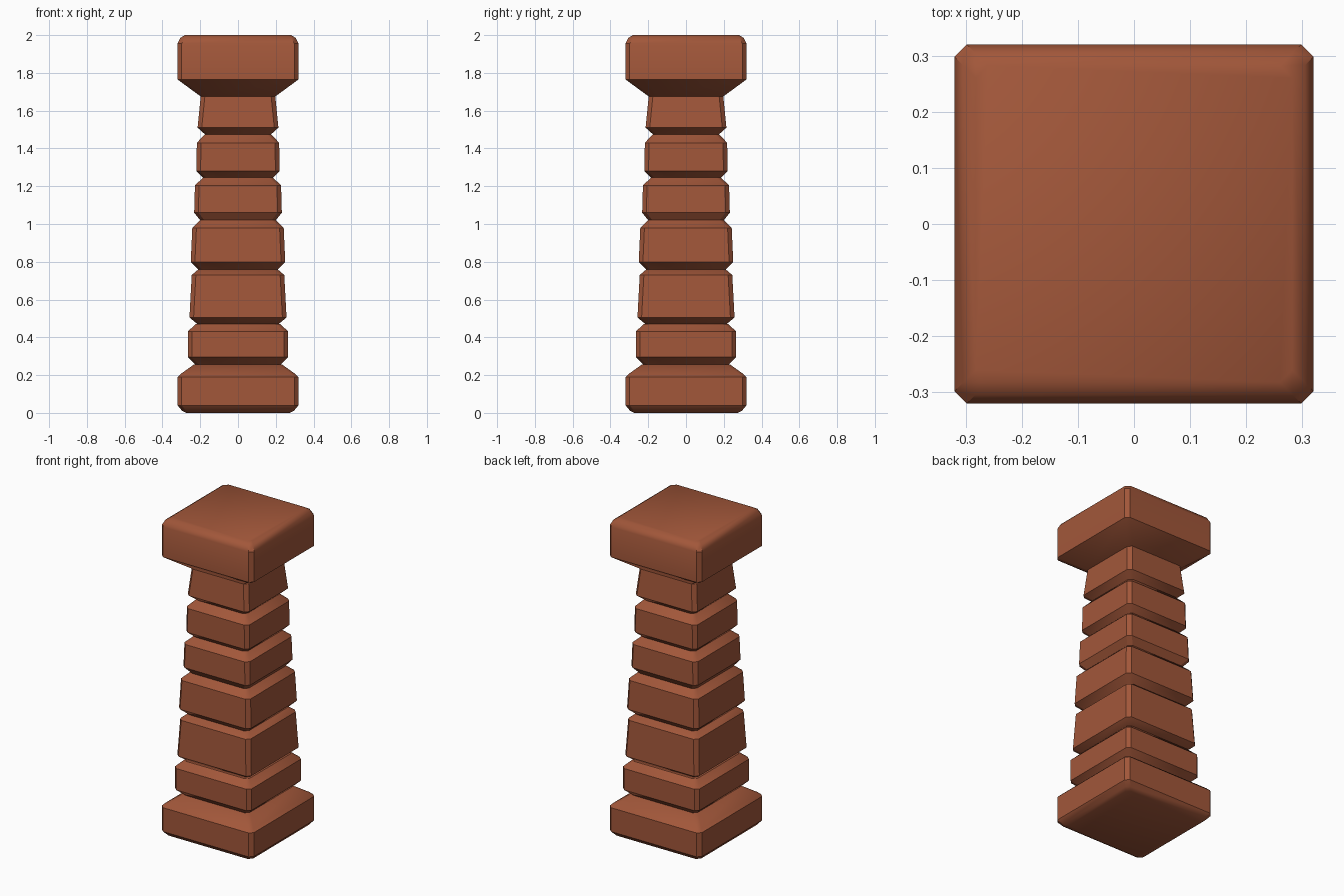
import bpy
import bmesh
import math

if "Cube" in bpy.data.objects:
    bpy.data.objects.remove(bpy.data.objects["Cube"])

clay = bpy.data.materials.new("reddish brown stone")
clay.diffuse_color = (0.36, 0.095, 0.042, 1)
clay.use_nodes = True
clay.node_tree.nodes["Principled BSDF"].inputs["Base Color"].default_value = clay.diffuse_color


def block(name, rings, chamfer=0.022):
    """Loft a square block with cut corners through (height, half width) rings."""
    bm = bmesh.new()
    loops = []
    for z, h in rings:
        c = h - chamfer
        pts = [(h, -c), (h, c), (c, h), (-c, h), (-h, c), (-h, -c), (-c, -h), (c, -h)]
        loops.append([bm.verts.new((x, y, z)) for x, y in pts])
    for low, high in zip(loops, loops[1:]):
        for i in range(8):
            j = (i + 1) % 8
            bm.faces.new((low[i], low[j], high[j], high[i]))
    bm.faces.new(loops[0][::-1])
    bm.faces.new(loops[-1])
    mesh = bpy.data.meshes.new(name)
    bm.to_mesh(mesh)
    bm.free()
    mesh.materials.append(clay)
    ob = bpy.data.objects.new(name, mesh)
    bpy.context.collection.objects.link(ob)
    bpy.ops.object.select_all(action='DESELECT')
    bpy.context.view_layer.objects.active = ob
    ob.select_set(True)
    bpy.ops.object.shade_smooth_by_angle(angle=math.radians(32))
    return ob


# wide foot
block("base", [(0, 0.275), (0.012, 0.297), (0.04, 0.32), (0.19, 0.32),
               (0.205, 0.305), (0.255, 0.235)])

# shaft stones: bottom z, bottom notch, lower shoulder z/width, upper shoulder z/width, top z, top notch
stones = [
    (0.255, 0.225, 0.295, 0.266, 0.43, 0.266, 0.47, 0.225),
    (0.47, 0.215, 0.505, 0.257, 0.73, 0.245, 0.76, 0.21),
    (0.76, 0.21, 0.80, 0.25, 0.98, 0.242, 1.02, 0.20),
    (1.02, 0.20, 1.06, 0.232, 1.205, 0.228, 1.245, 0.185),
    (1.245, 0.185, 1.28, 0.22, 1.43, 0.218, 1.475, 0.175),
]
for n, (z0, w0, z1, w1, z2, w2, z3, w3) in enumerate(stones, 1):
    block(f"shaft_stone_{n}", [(z0, w0), (z1, w1), (z2, w2), (z3, w3)])

# neck stone narrows up to the capital
block("neck_stone", [(1.475, 0.175), (1.51, 0.214), (1.68, 0.197)])

# flared capital
block("capital", [(1.675, 0.197), (1.765, 0.32), (1.955, 0.32),
                  (1.985, 0.305), (2.0, 0.282)])
